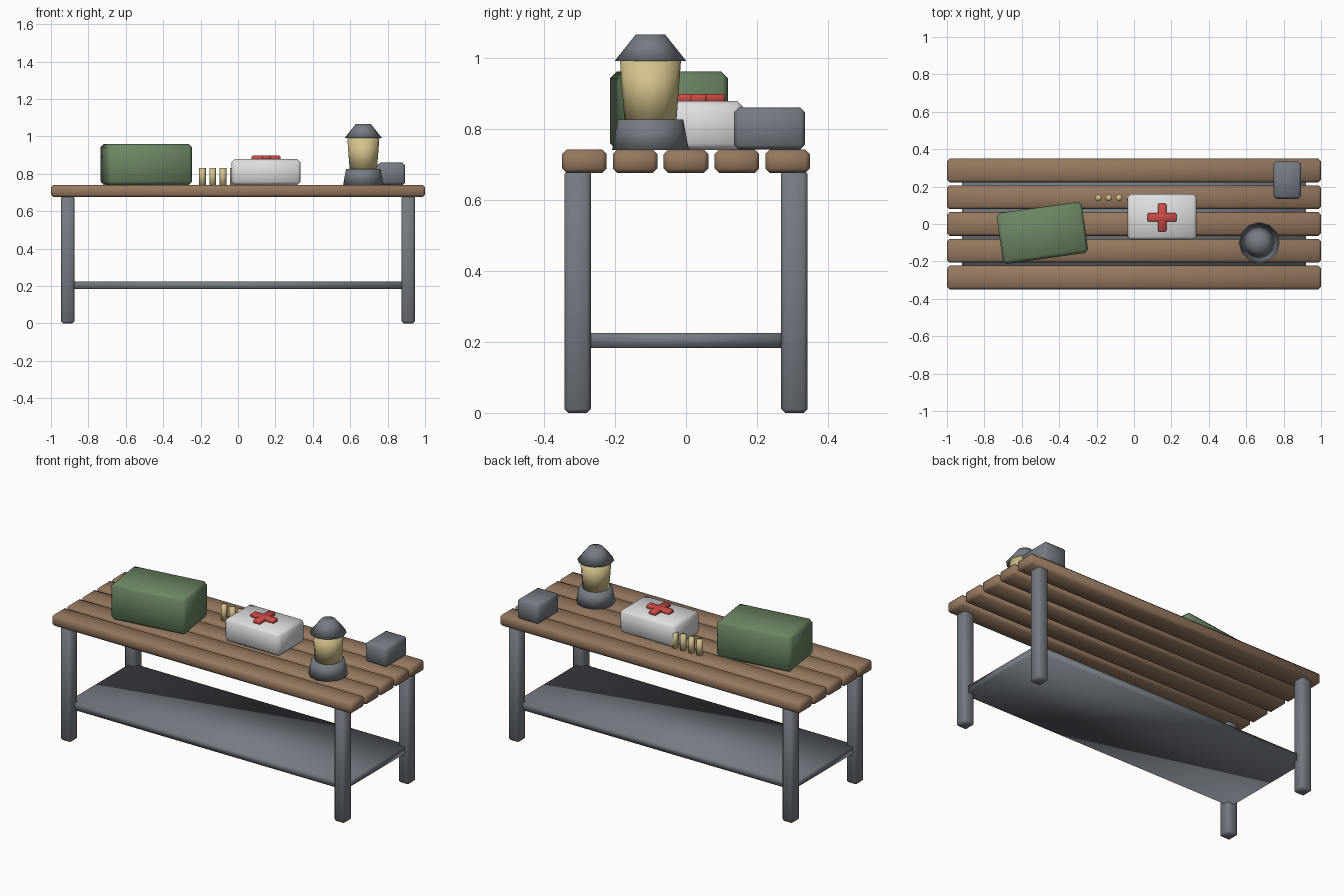
import bpy
import math

cube = bpy.data.objects.get("Cube")
if cube:
    bpy.data.objects.remove(cube, do_unlink=True)


def material(name, rgb):
    m = bpy.data.materials.new(name)
    m.use_nodes = True
    m.diffuse_color = (*rgb, 1)
    m.node_tree.nodes["Principled BSDF"].inputs["Base Color"].default_value = (*rgb, 1)
    return m


wood = material("brown wood", (0.31, 0.19, 0.115))
metal = material("grey metal", (0.18, 0.20, 0.23))
canvas = material("green canvas", (0.15, 0.24, 0.125))
white = material("white case", (0.74, 0.74, 0.75))
red = material("red mark", (0.60, 0.07, 0.06))
tan = material("pale brass", (0.66, 0.54, 0.26))


def finish(name, mat):
    ob = bpy.context.object
    ob.name = name
    ob.data.materials.append(mat)
    bpy.ops.object.shade_smooth()
    return ob


def box(name, mat, center, size, bevel=0.0, turn=0.0):
    """Box with a single-segment chamfer and soft shading."""
    bpy.ops.mesh.primitive_cube_add(size=1, location=center)
    bpy.context.object.scale = size
    bpy.ops.object.transform_apply(location=False, rotation=False, scale=True)
    ob = finish(name, mat)
    ob.rotation_euler.z = turn
    if bevel:
        mod = ob.modifiers.new("chamfer", "BEVEL")
        mod.width = bevel
        mod.segments = 1
    return ob


def cone(name, mat, x, y, z0, z1, r0, r1, sides):
    """Upright tapered cylinder between two heights."""
    bpy.ops.mesh.primitive_cone_add(vertices=sides, radius1=r0, radius2=r1,
                                    depth=z1 - z0, location=(x, y, (z0 + z1) / 2))
    return finish(name, mat)


# Table top slats
for i in range(5):
    box(f"top_slat_{i + 1}", wood, (0, (i - 2) * 0.143, 0.708), (2, 0.126, 0.066), 0.013)

# Legs and lower shelf
for sx, side in ((-1, "right"), (1, "left")):
    for sy, end in ((-1, "front"), (1, "back")):
        box(f"{end}_{side}_leg", metal, (sx * 0.91, sy * 0.305, 0.342),
            (0.072, 0.074, 0.684), 0.011)
box("lower_shelf", metal, (0, 0, 0.204), (1.84, 0.6, 0.042))

# Canvas pack
box("canvas_pack", canvas, (-0.49, -0.048, 0.85), (0.46, 0.275, 0.22), 0.018,
    math.radians(8))

# First aid case with raised cross
box("first_aid_case", white, (0.15, 0.038, 0.809), (0.37, 0.245, 0.138), 0.017)
box("cross_bar_wide", red, (0.15, 0.035, 0.885), (0.155, 0.045, 0.024), 0.005)
box("cross_bar_long", red, (0.15, 0.035, 0.885), (0.045, 0.15, 0.024), 0.005)

# Row of brass cartridges
for i in range(4):
    cone(f"cartridge_{i + 1}", tan, -0.19 + i * 0.055, 0.14, 0.738, 0.832, 0.018, 0.018, 8)

# Lantern
cone("lantern_base", metal, 0.67, -0.1, 0.74, 0.826, 0.108, 0.092, 12)
cone("lantern_glass", tan, 0.67, -0.1, 0.82, 0.993, 0.073, 0.086, 12)
cone("lantern_cap", metal, 0.67, -0.1, 0.99, 1.065, 0.101, 0.041, 12)

# Small metal tin
box("metal_tin", metal, (0.82, 0.235, 0.8), (0.147, 0.2, 0.118), 0.013)
